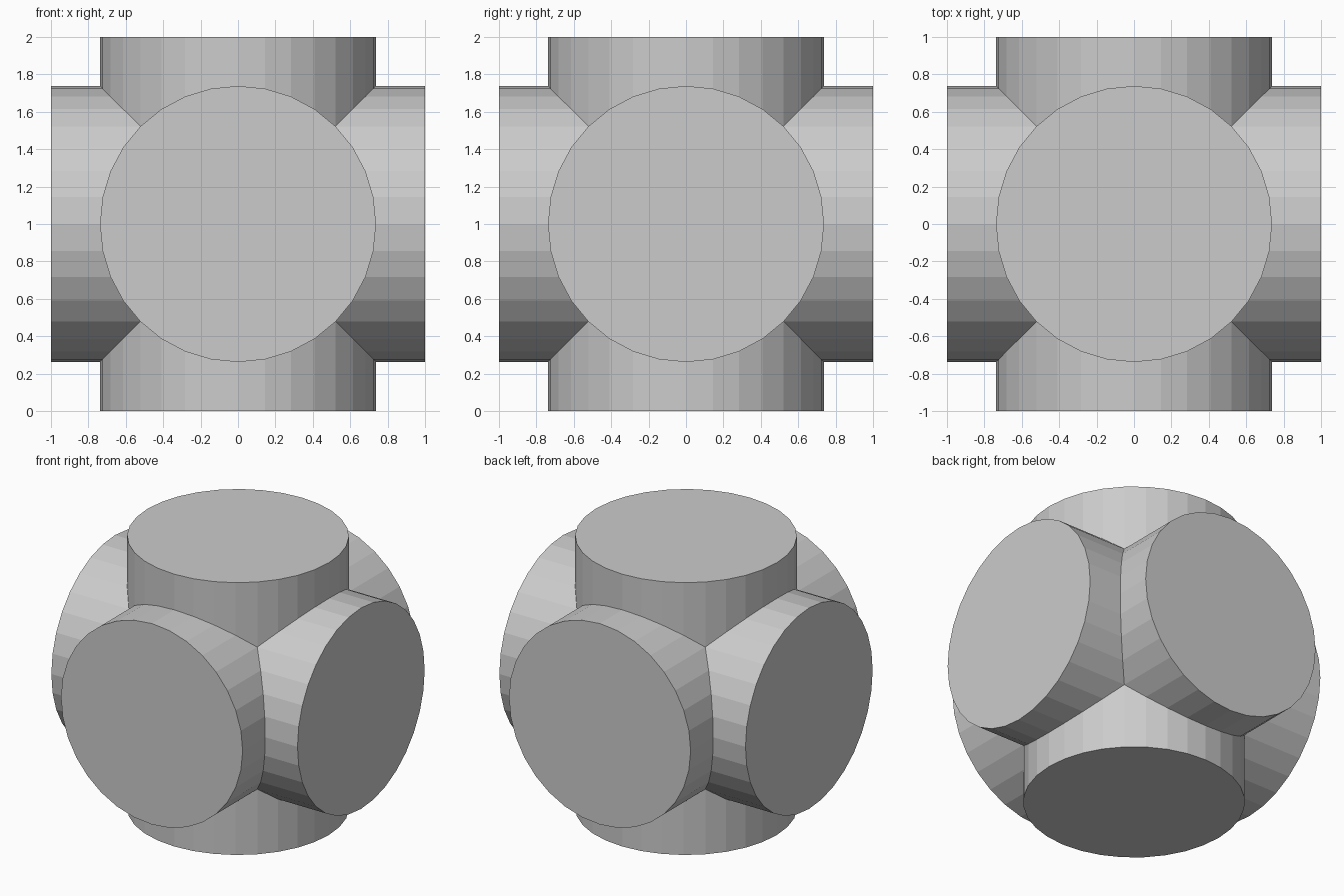
import bpy
import bmesh
from math import pi
from mathutils import Matrix, Vector

RADIUS = 0.738
SIDES = 32

cube = bpy.data.objects.get("Cube")
if cube:
    bpy.data.objects.remove(cube, do_unlink=True)


def add_arm(bm, rotation):
    """One capped arm, mitred where it meets its four neighbours."""
    arm = bmesh.new()
    bmesh.ops.create_cone(arm, cap_ends=True, segments=SIDES,
                          radius1=RADIUS, radius2=RADIUS, depth=1,
                          matrix=Matrix.Translation((0, 0, 0.5)))
    for side in ((1, 0), (-1, 0), (0, 1), (0, -1)):
        normal = Vector((*side, 1)).normalized()
        bmesh.ops.bisect_plane(arm, geom=arm.verts[:] + arm.edges[:] + arm.faces[:],
                               dist=1e-5, plane_co=(0, 0, 0), plane_no=normal,
                               clear_inner=True)
    # Drop any remnant of the inner cap
    inner = [f for f in arm.faces if f.normal.z < -0.5]
    bmesh.ops.delete(arm, geom=inner, context='FACES')
    bmesh.ops.transform(arm, matrix=rotation, verts=arm.verts)
    part = bpy.data.meshes.new("arm_part")
    arm.to_mesh(part)
    arm.free()
    bm.from_mesh(part)
    bpy.data.meshes.remove(part)


# Six arms: up and down, then the four horizontal directions
turns = [Matrix.Identity(4), Matrix.Rotation(pi, 4, 'X')]
turns += [Matrix.Rotation(k * pi / 2, 4, 'Z') @ Matrix.Rotation(pi / 2, 4, 'Y')
          for k in range(4)]

bm = bmesh.new()
for turn in turns:
    add_arm(bm, turn)

# Weld the mitred seams into one closed body
bmesh.ops.remove_doubles(bm, verts=bm.verts, dist=1e-4)
bmesh.ops.recalc_face_normals(bm, faces=bm.faces)

mesh = bpy.data.meshes.new("six_way_cylinder_joint")
bm.to_mesh(mesh)
bm.free()
joint = bpy.data.objects.new("six_way_cylinder_joint", mesh)
joint.location.z = 1
bpy.context.collection.objects.link(joint)
